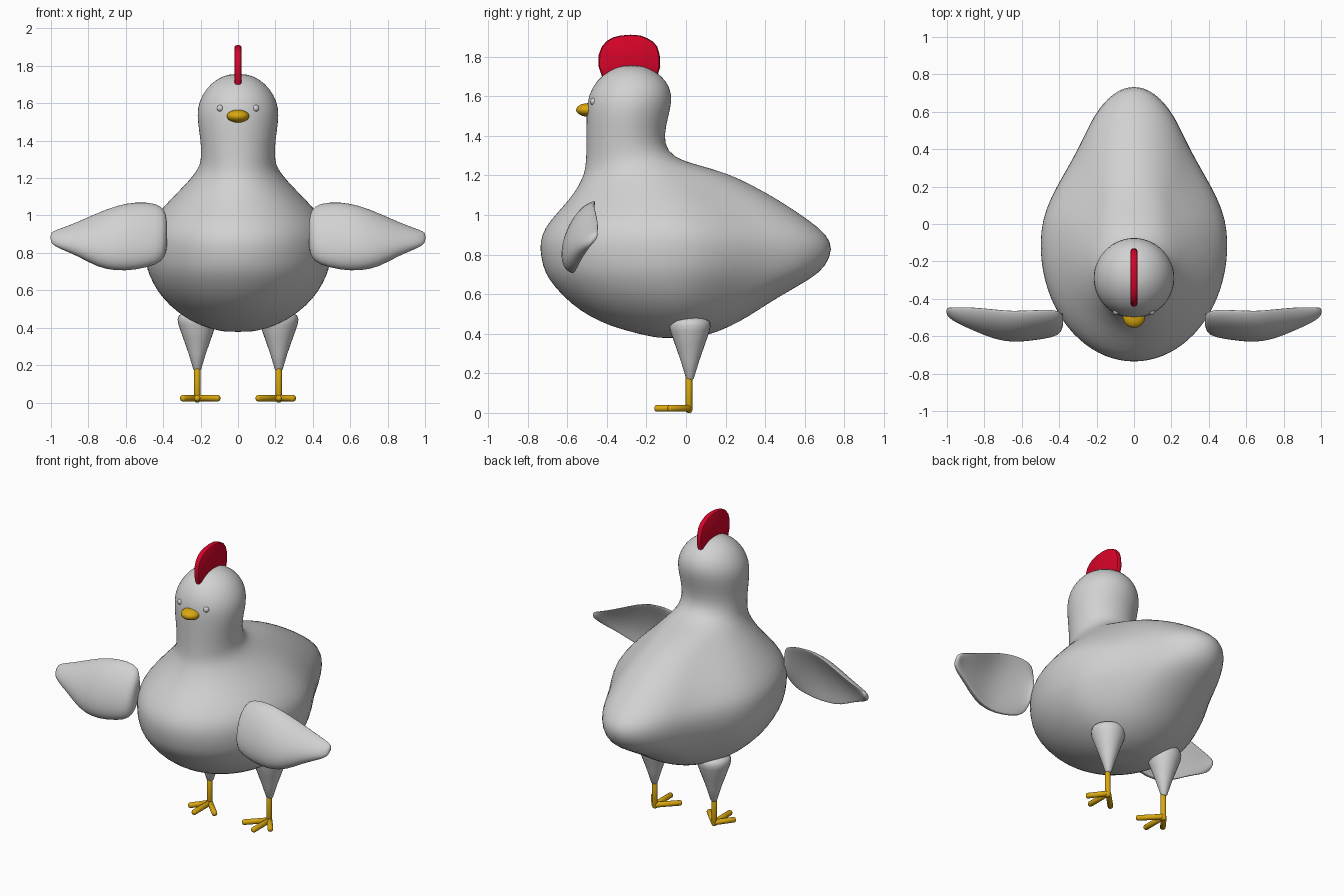
import bpy, bmesh
from math import sin, cos, pi
from mathutils import Vector

if "Cube" in bpy.data.objects:
    bpy.data.objects.remove(bpy.data.objects["Cube"])


def material(name, rgb):
    m = bpy.data.materials.new(name)
    m.diffuse_color = (*rgb, 1)
    m.use_nodes = True
    m.node_tree.nodes["Principled BSDF"].inputs["Base Color"].default_value = m.diffuse_color
    return m


GREY = material("feather_grey", (0.64, 0.64, 0.64))
RED = material("comb_red", (0.68, 0.001, 0.022))
GOLD = material("beak_gold", (0.7, 0.39, 0.005))


def finish(name, bm, mat, mirror=False, subsurf=0):
    bmesh.ops.recalc_face_normals(bm, faces=bm.faces)
    for f in bm.faces:
        f.smooth = True
    me = bpy.data.meshes.new(name)
    bm.to_mesh(me)
    bm.free()
    me.materials.append(mat)
    ob = bpy.data.objects.new(name, me)
    bpy.context.collection.objects.link(ob)
    if subsurf:
        s = ob.modifiers.new("Smooth", 'SUBSURF')
        s.levels = s.render_levels = subsurf
    if mirror:
        ob.modifiers.new("Mirror", 'MIRROR')
    return ob


def loft(bm, rings):
    """Skin a list of equal-length point rings and cap both ends."""
    vs = [[bm.verts.new(p) for p in r] for r in rings]
    n = len(vs[0])
    for a, b in zip(vs, vs[1:]):
        for i in range(n):
            j = (i + 1) % n
            bm.faces.new((a[i], a[j], b[j], b[i]))
    bm.faces.new(vs[0])
    bm.faces.new(vs[-1])


def tube(bm, a, b, profile, n=16):
    """Revolve (fraction along a-b, radius) pairs around the line a-b."""
    a, b = Vector(a), Vector(b)
    q = (b - a).to_track_quat('Z', 'Y')
    loft(bm, [[a.lerp(b, t) + q @ Vector((r * cos(2 * pi * i / n), r * sin(2 * pi * i / n), 0))
               for i in range(n)] for t, r in profile])


def ellipsoid(name, centre, radii, mat, mirror=False):
    bm = bmesh.new()
    bmesh.ops.create_uvsphere(bm, u_segments=24, v_segments=16, radius=1)
    bmesh.ops.scale(bm, vec=radii, verts=bm.verts)
    bmesh.ops.translate(bm, vec=centre, verts=bm.verts)
    return finish(name, bm, mat, mirror)


# Body and head: egg-shaped slices (z, front y, back y, half width, y of widest point)
SLICES = [
    (.378, -.12, .03, .06, -.05), (.384, -.17, .06, .10, -.05), (.40, -.24, .13, .165, -.05),
    (.425, -.335, .195, .225, -.06), (.46, -.435, .27, .292, -.07), (.515, -.535, .36, .363, -.08),
    (.59, -.625, .475, .431, -.1), (.68, -.70, .64, .477, -.11), (.74, -.725, .71, .495, -.11),
    (.83, -.742, .747, .503, -.11), (.90, -.732, .716, .498, -.11), (.97, -.692, .63, .467, -.12),
    (1.08, -.587, .465, .368, -.13), (1.15, -.542, .335, .297, -.17), (1.21, -.514, .215, .242, -.2),
    (1.255, -.508, .05, .212, -.25), (1.29, -.505, -.065, .199, -.28), (1.36, -.503, -.112, .196, -.3),
    (1.45, -.503, -.102, .208, -.3), (1.54, -.503, -.077, .22, -.29), (1.61, -.491, -.07, .209, -.28),
    (1.68, -.453, -.097, .17, -.275), (1.73, -.39, -.16, .115, -.275), (1.758, -.32, -.23, .045, -.275)]


def slice_ring(z, yf, yb, w, yc, n=40):
    ring = []
    reach = min(1, max(0, (yb - yc - .2) / .6))      # how far the slice runs towards the tail
    for i in range(n):
        t = 2 * pi * i / n
        s = sin(t)
        k = min(1, max(0, (s - .1) / .6))
        taper = 1 - .27 * reach * k * k * (3 - 2 * k)
        ring.append((w * cos(t) * taper, yc + s * ((yb - yc) if s > 0 else (yc - yf)), z))
    return ring


bm = bmesh.new()
loft(bm, [slice_ring(*s) for s in SLICES])
finish("body", bm, GREY, subsurf=1)

# Wings: cupped slices (x, top z, bottom z, top y, bottom y, front bulge, back hollow)
WING = [
    (.378, .97, .83, -.50, -.52, .03, -.03), (.39, 1.03, .775, -.475, -.55, .06, -.01),
    (.43, 1.068, .735, -.455, -.56, .085, .01), (.55, 1.075, .706, -.46, -.565, .1, .03),
    (.65, 1.055, .702, -.465, -.57, .105, .035), (.75, 1.015, .72, -.455, -.555, .1, .035),
    (.86, .965, .785, -.445, -.525, .075, .02), (.95, .93, .82, -.445, -.50, .05, .01),
    (.99, .917, .842, -.45, -.49, .025, -.01), (1.003, .90, .865, -.46, -.48, .008, -.008)]


def wing_ring(x, zt, zb, yt, yb, front, back, n=24):
    ring = []
    for i in range(n):
        t = 2 * pi * i / n
        u = (1 + cos(t)) / 2
        # small constant thickness keeps the rim rounded
        edge = yb + (yt - yb) * u
        y = edge - front * sin(t) if sin(t) > 0 else edge - back * sin(t) ** 2 - .01 * sin(t)
        ring.append((x, y, zb + (zt - zb) * u))
    return ring


bm = bmesh.new()
loft(bm, [wing_ring(*s) for s in WING])
finish("wings", bm, GREY, mirror=True, subsurf=1)

# Comb: rounded plate standing along the top of the head
OUTLINE = [(-.425, 1.70), (-.442, 1.75), (-.441, 1.81), (-.425, 1.852), (-.40, 1.88), (-.37, 1.897),
           (-.33, 1.907), (-.28, 1.911), (-.23, 1.907), (-.195, 1.893), (-.165, 1.875),
           (-.145, 1.85), (-.133, 1.81), (-.13, 1.75), (-.145, 1.70)]
bm = bmesh.new()
cy, cz = -.285, 1.8
loft(bm, [[(x, cy + (y - cy) * k, cz + (z - cz) * k) for y, z in OUTLINE]
          for x, k in ((-.019, .9), (-.015, .965), (-.006, 1), (.006, 1), (.015, .965), (.019, .9))])
comb = finish("comb", bm, RED)

# Beak and eyes
ellipsoid("beak", (0, -.495, 1.531), (.06, .06, .034), GOLD)
ellipsoid("eyes", (.095, -.467, 1.573), (.018, .018, .018), GREY, mirror=True)

# Thighs: rounded cones
LX, LY = .218, .02
bm = bmesh.new()
tube(bm, (LX, LY, .485), (LX, LY, .165),
     [(0, .03), (.02, .075), (.06, .098), (.13, .105), (.22, .1), (.45, .074), (.7, .046), (.97, .02), (1, .012)], 24)
finish("thighs", bm, GREY, mirror=True)

# Shins and three-toed feet
ROUND = [(0, .006), (.02, .013), (.06, .017), (.94, .017), (.98, .013), (1, .006)]
bm = bmesh.new()
tube(bm, (LX, LY - .005, 0), (LX, LY - .005, .2), ROUND)
for dx, y in ((-.118, -.1), (0, -.16), (.083, -.09)):
    tube(bm, (LX, LY, .023), (LX + dx, y, .023), ROUND)
finish("feet", bm, GOLD, mirror=True)

# Keep the comb's side faces flat and its rim soft
bpy.context.view_layer.objects.active = comb
comb.select_set(True)
bpy.ops.object.shade_smooth_by_angle(angle=0.6)
